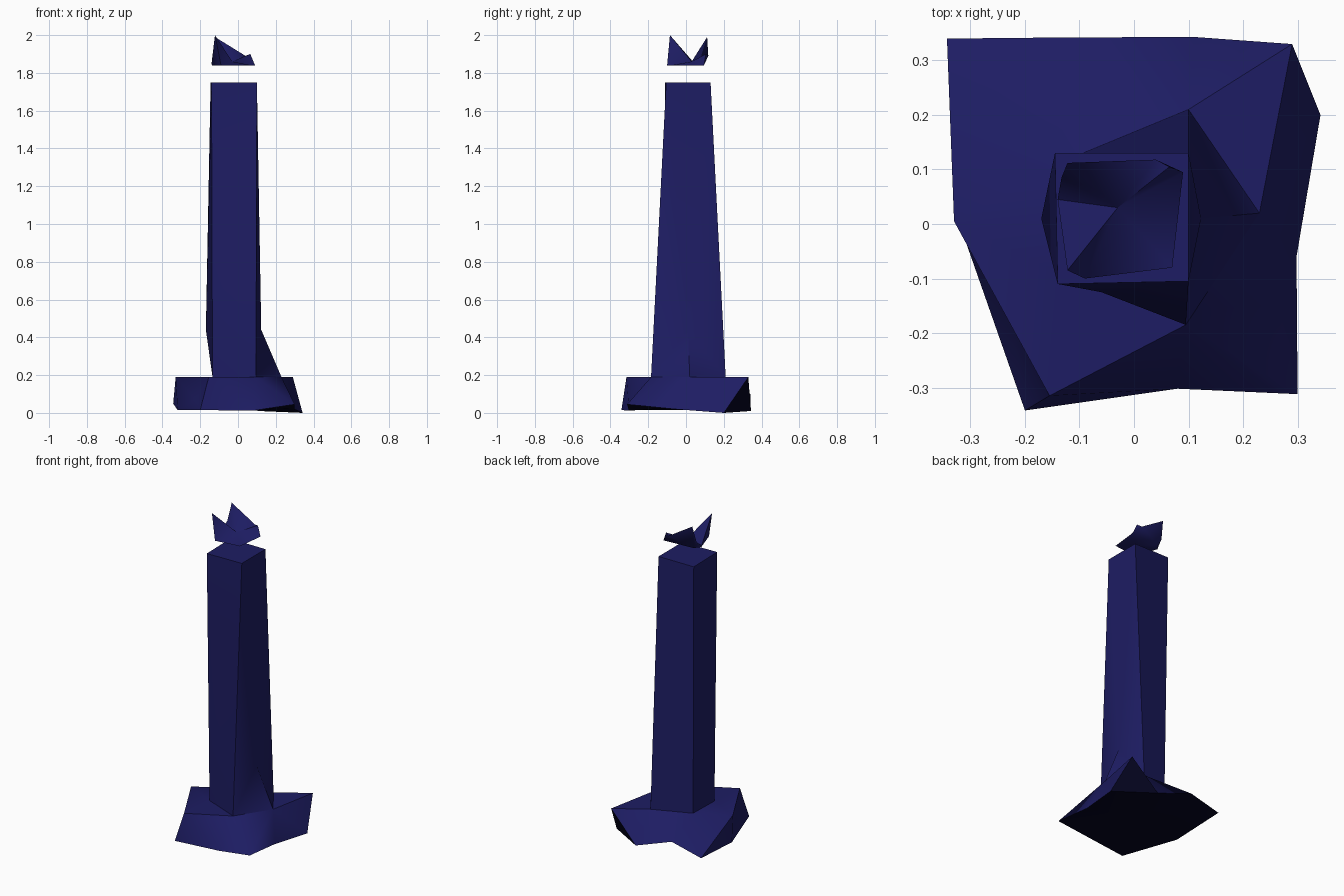
import bpy
import bmesh
import math

default_cube = bpy.data.objects.get("Cube")
if default_cube:
    bpy.data.objects.remove(default_cube, do_unlink=True)


def flat_material(name, colour):
    material = bpy.data.materials.new(name)
    material.use_nodes = True
    material.diffuse_color = colour
    material.node_tree.nodes["Principled BSDF"].inputs["Base Color"].default_value = colour
    return material


# Dark blue stone, and the almost black underside
stone = flat_material("dark_navy_stone", (0.0125, 0.012, 0.125, 1))
shade = flat_material("blackish_underside", (0.0012, 0.0012, 0.014, 1))


def faceted(name, points, faces, fans=(), smooth=50, dark_below=False):
    """Build a faceted part from named points, faces listed by name, and
    fans: pairs of (hub point name, ring of point names)."""
    bm = bmesh.new()
    verts = {key: bm.verts.new(co) for key, co in points.items()}
    for face in faces:
        bm.faces.new([verts[key] for key in face.split()])
    for hub, ring in fans:
        for here, following in zip(ring, ring[1:] + ring[:1]):
            bm.faces.new((verts[hub], verts[here], verts[following]))
    bmesh.ops.recalc_face_normals(bm, faces=bm.faces[:])
    mesh = bpy.data.meshes.new(name)
    mesh.materials.append(stone)
    if dark_below:
        # Faces that look downwards take the underside colour
        mesh.materials.append(shade)
        for face in bm.faces:
            face.material_index = int(face.normal.z < -0.4)
    bm.to_mesh(mesh)
    bm.free()
    part = bpy.data.objects.new(name, mesh)
    bpy.context.collection.objects.link(part)
    bpy.ops.object.select_all(action="DESELECT")
    part.select_set(True)
    bpy.context.view_layer.objects.active = part
    bpy.ops.object.shade_smooth_by_angle(angle=math.radians(smooth))
    return part


# Outline shared by the foot of the shaft and the plinth top
ledge = 0.19
foot = {
    "foot_front_right": (-0.135, -0.09, ledge),
    "foot_front_left": (0.095, -0.185, ledge),
    "spur": (0.23, 0.02, ledge),
    "foot_back_left": (0.10, 0.21, ledge),
    "foot_back_right": (-0.13, 0.115, ledge),
}

# Tapered shaft with a buttress on one side
top = 1.75
shaft_points = foot | {
    "top_front_right": (-0.14, -0.11, top),
    "top_front_left": (0.10, -0.105, top),
    "top_back_left": (0.10, 0.13, top),
    "top_back_right": (-0.145, 0.13, top),
    "bulge_right": (-0.17, 0.01, 0.44),
    "bulge_left": (0.123, 0.01, 0.44),
    "crease": (-0.06, -0.125, 0.82),
}
faceted("shaft", shaft_points, [
    "top_front_right top_front_left top_back_left top_back_right",
    "top_front_right crease foot_front_right",
    "top_front_right top_front_left crease",
    "crease top_front_left foot_front_left",
    "foot_front_right crease foot_front_left",
    "top_front_left bulge_left top_back_left",
    "top_front_left foot_front_left bulge_left",
    "top_back_left bulge_left foot_back_left",
    "foot_front_left spur bulge_left",
    "bulge_left spur foot_back_left",
    "top_back_left foot_back_left foot_back_right top_back_right",
    "top_back_right foot_back_right bulge_right",
    "top_back_right bulge_right top_front_right",
    "top_front_right bulge_right foot_front_right",
    "bulge_right foot_back_right foot_front_right",
])

# Broken rock plinth
ground = {
    "front_left": (0.30, -0.312, 0.045),
    "front_mid": (0.08, -0.302, 0.012),
    "front_right": (-0.20, -0.342, 0.015),
    "right_low": (-0.32, 0.0, 0.015),
    "back_right": (-0.343, 0.34, 0.05),
    "notch": (-0.14, 0.342, 0.10),
    "back_mid": (0.11, 0.343, 0.01),
    "left_back": (0.342, 0.20, 0),
    "left_mid": (0.298, -0.06, 0.02),
}
plinth_points = foot | ground | {
    "rim_front": (-0.155, -0.315, ledge),
    "rim_right": (-0.33, 0.005, ledge),
    "rim_back": (0.29, 0.33, ledge),
    "dent": (-0.225, -0.17, 0.07),
    "underside": (0, 0, 0.03),
}
faceted("plinth", plinth_points, [
    "foot_front_right foot_front_left rim_front",
    "foot_front_right rim_front rim_right",
    "foot_front_right rim_right foot_back_right",
    "foot_front_left front_left front_mid",
    "foot_front_left front_mid rim_front",
    "rim_front front_mid front_right",
    "rim_front front_right dent",
    "rim_front dent rim_right",
    "rim_right dent right_low",
    "dent front_right right_low",
    "rim_right right_low back_right",
    "rim_right back_right foot_back_right",
    "foot_back_right back_right notch",
    "foot_back_right notch foot_back_left",
    "foot_back_left notch back_mid",
    "foot_back_left back_mid rim_back",
    "rim_back back_mid left_back",
    "spur rim_back left_back",
    "spur left_back left_mid",
    "spur left_mid front_left",
    "spur front_left foot_front_left",
    "foot_back_left rim_back spur",
], [("underside", list(ground))], dark_below=True)

# Floating jagged crown shard: a shallow bowl with raised points
under = 1.84
crown_points = {
    "valley": (-0.14, 0.045, 1.85),
    "peak_front": (-0.122, -0.085, 2.0),
    "low_front_right": (-0.09, -0.10, under),
    "low_front_left": (0.07, -0.08, under),
    "low_back_left": (0.09, 0.095, under),
    "tip_left": (0.065, 0.105, 1.90),
    "step_back": (0.04, 0.118, 1.89),
    "peak_back": (-0.122, 0.112, 1.99),
    "rise": (-0.133, 0.085, 1.885),
    "low_right": (-0.138, 0.045, under),
    "low_back": (-0.11, 0.08, under),
    "bowl": (-0.03, 0.03, 1.86),
    "belly": (-0.02, 0.0, under),
}
rim = ["valley", "peak_front", "low_front_right", "low_front_left",
       "low_back_left", "tip_left", "step_back", "peak_back", "rise"]
base = ["low_right", "low_front_right", "low_front_left",
        "low_back_left", "low_back"]
faceted("crown_shard", crown_points, [
    "valley low_right peak_front",
    "peak_front low_right low_front_right",
    "low_back_left low_back step_back",
    "low_back_left step_back tip_left",
    "step_back low_back peak_back",
    "peak_back low_back rise",
    "rise low_back valley",
    "low_back low_right valley",
], [("bowl", rim), ("belly", base)], smooth=75)
